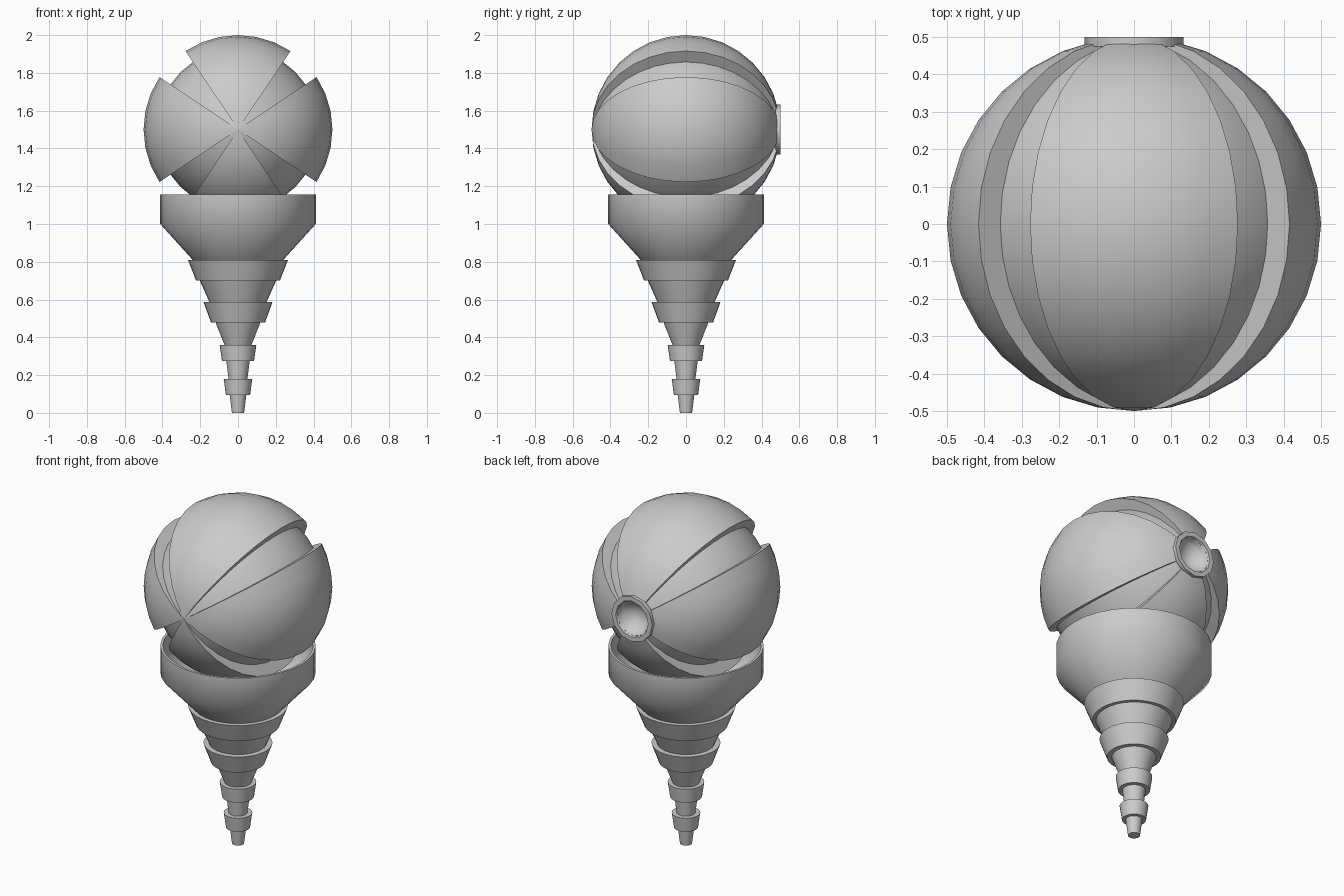
import bpy, bmesh
from math import sin, cos, pi, radians

if "Cube" in bpy.data.objects:
    bpy.data.objects.remove(bpy.data.objects["Cube"])


def finish(name, bm, angle=35):
    bmesh.ops.remove_doubles(bm, verts=bm.verts, dist=1e-5)
    bmesh.ops.recalc_face_normals(bm, faces=bm.faces)
    me = bpy.data.meshes.new(name)
    bm.to_mesh(me)
    bm.free()
    ob = bpy.data.objects.new(name, me)
    bpy.context.collection.objects.link(ob)
    bpy.ops.object.select_all(action='DESELECT')
    ob.select_set(True)
    bpy.context.view_layer.objects.active = ob
    bpy.ops.object.shade_smooth_by_angle(angle=radians(angle))
    return ob


def skin(bm, rows, wrap_rows=False):
    """Bridge consecutive closed rows of points with quads."""
    rows = [[bm.verts.new(p) for p in row] for row in rows]
    n = len(rows[0])
    for i in range(len(rows) if wrap_rows else len(rows) - 1):
        a, b = rows[i], rows[(i + 1) % len(rows)]
        for j in range(n):
            k = (j + 1) % n
            bm.faces.new((a[j], a[k], b[k], b[j]))
    return rows


def lathe(name, profile, sides, to_point, angle=35):
    bm = bmesh.new()
    skin(bm, [[to_point(r, h, 2 * pi * j / sides) for j in range(sides)]
              for r, h in profile])
    bmesh.ops.dissolve_degenerate(bm, dist=1e-5, edges=bm.edges)
    return finish(name, bm, angle)


# Ball: four raised gores and four narrow recesses around the y axis
STEP = pi / 16
columns = []
for s in range(4):
    start = s * pi / 2 - 3 * STEP
    columns += [(start + i * STEP, 0.0) for i in range(7)]
    columns += [(start + (6 + i) * STEP, 0.14) for i in range(3)]
bm = bmesh.new()
rows = []
for i in range(1, 16):
    t = i * STEP
    row = []
    for a, depth in columns:
        r = 0.5 * (1 - depth * sin(t))
        row.append((r * sin(t) * cos(a), -r * cos(t), 1.5 + r * sin(t) * sin(a)))
    rows.append(row)
first = skin(bm, rows)[0]
pole = bm.verts.new((0, -0.5, 1.5))
for j in range(len(first)):
    bm.faces.new((first[j], pole, first[(j + 1) % len(first)]))
finish("ribbed_ball", bm)

# Raised collar and dished socket at the back of the ball
lathe("back_socket",
      [(0.09, 0.465), (0.11, 0.475), (0.132, 0.475), (0.132, 0.5), (0.105, 0.5),
       (0.09, 0.465), (0.06, 0.43), (0.0, 0.41)],
      12, lambda r, h, a: (r * cos(a), h, 1.5 + r * sin(a)))

# Thin open cup and stepped tapering stem
profile = [(0, 0), (0.032, 0), (0.044, 0.095)]
for r0, z0, r1, z1, neck, ztop in [
        (0.064, 0.095, 0.076, 0.18, 0.05, 0.275),
        (0.085, 0.275, 0.097, 0.36, 0.072, 0.478),
        (0.143, 0.478, 0.183, 0.588, 0.152, 0.70),
        (0.222, 0.70, 0.265, 0.81, 0.24, None)]:
    profile += [(r0, z0), (r1, z1), (neck, z1)]
    if ztop:
        wide = {0.275: 0.062, 0.478: 0.118, 0.70: 0.202}[ztop]
        profile.append((wide, ztop))
profile += [(0.412, 1.0), (0.412, 1.155), (0.398, 1.155), (0.398, 1.0), (0.25, 0.84), (0, 0.84)]
lathe("cup_and_stem", profile, 32, lambda r, h, a: (r * cos(a), r * sin(a), h), 50)
